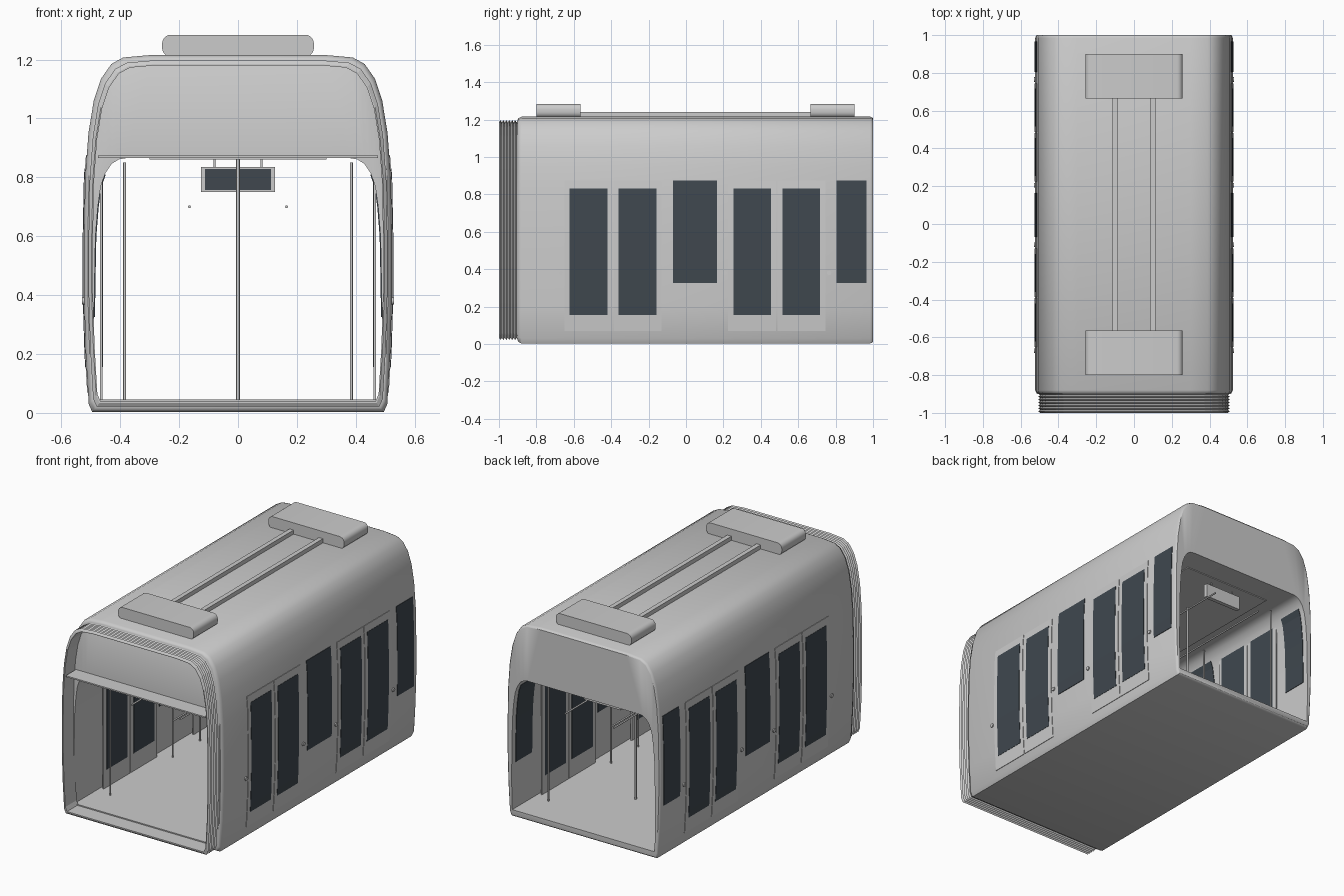
import bpy, bmesh, math
from mathutils import Vector

cube = bpy.data.objects.get("Cube")
if cube:
    bpy.data.objects.remove(cube, do_unlink=True)


def material(name, rgb):
    m = bpy.data.materials.new(name)
    m.use_nodes = True
    m.diffuse_color = (*rgb, 1)
    bsdf = next(n for n in m.node_tree.nodes if n.type == 'BSDF_PRINCIPLED')
    bsdf.inputs["Base Color"].default_value = (*rgb, 1)
    return m


GREY = material("light_grey", (0.6, 0.6, 0.6))
GLASS = material("dark_glass", (0.05, 0.064, 0.078))


def finish(name, bm, mat, smooth=False):
    bmesh.ops.recalc_face_normals(bm, faces=bm.faces)
    mesh = bpy.data.meshes.new(name)
    bm.to_mesh(mesh)
    bm.free()
    mesh.materials.append(mat)
    ob = bpy.data.objects.new(name, mesh)
    bpy.context.scene.collection.objects.link(ob)
    if smooth:
        bpy.ops.object.select_all(action='DESELECT')
        ob.select_set(True)
        bpy.context.view_layer.objects.active = ob
        bpy.ops.object.shade_smooth_by_angle(angle=math.radians(35))
    return ob


def loft(name, rings, mat, hollow=False, smooth=False):
    """Join (y, xz points) rings; hollow wraps the last ring to the first."""
    bm = bmesh.new()
    loops = [[bm.verts.new((x, y, z)) for x, z in pts] for y, pts in rings]
    pairs = list(zip(loops, loops[1:]))
    if hollow:
        pairs.append((loops[-1], loops[0]))
    else:
        bm.faces.new(loops[0])
        bm.faces.new(loops[-1])
    n = len(loops[0])
    for a, b in pairs:
        for i in range(n):
            j = (i + 1) % n
            bm.faces.new((a[i], a[j], b[j], b[i]))
    return finish(name, bm, mat, smooth)


def box(name, x0, x1, y0, y1, z0, z1, mat=GREY):
    pts = [(x0, z0), (x1, z0), (x1, z1), (x0, z1)]
    return loft(name, [(y0, pts), (y1, pts)], mat)


def rod(name, a, b, r):
    a, b = Vector(a), Vector(b)
    bm = bmesh.new()
    bmesh.ops.create_cone(bm, cap_ends=True, segments=12, radius1=r, radius2=r, depth=(b - a).length)
    bm.transform((b - a).to_track_quat('Z', 'Y').to_matrix().to_4x4())
    bmesh.ops.translate(bm, verts=bm.verts, vec=(a + b) / 2)
    return finish(name, bm, GREY, True)


# Half cross-sections, from the sill up to the roof
OUTER = [(.495, .003), (.507, .03), (.517, .2), (.523, .4), (.523, .6), (.519, .8), (.508, .95),
         (.49, 1.06), (.465, 1.135), (.43, 1.185), (.39, 1.207), (.3, 1.215)]
INNER = [(.485, .045), (.487, .1), (.489, .2), (.489, .3), (.487, .45), (.484, .6), (.476, .7),
         (.466, .77), (.45, .815), (.43, .845), (.405, .861), (.38, .865)]


def full(half):
    return half + [(-x, z) for x, z in reversed(half)]


def scaled(k):
    return [(x * k, .61 + (z - .61) * k) for x, z in full(OUTER)]


def width_at(half, z):
    for (x0, z0), (x1, z1) in zip(half, half[1:]):
        if z0 <= z <= z1:
            return x0 + (x1 - x0) * (z - z0) / (z1 - z0)
    return half[-1][0]


# Body shell with softened ends
loft("body_shell", [(-.9, scaled(.975)), (-.895, scaled(.988)), (-.88, scaled(1)),
                    (.985, scaled(1)), (.996, scaled(.993)), (1, scaled(.984)),
                    (1, full(INNER)), (-.9, full(INNER))], GREY, hollow=True, smooth=True)

# Pleated gangway bellows
PLEATS = 7
rings = [(-1 + .11 * i / (2 * PLEATS), scaled(.97 if i % 2 else .95)) for i in range(2 * PLEATS + 1)]
loft("gangway_bellows", rings + [(-.89, scaled(.942)), (-1, scaled(.942))], GREY, hollow=True)
box("gangway_ledge", -.475, .475, -1, -.89, .866, .874)
box("ceiling_panel", -.3, .3, -.8, .85, .86, .866)


def wall_panel(name, side, half, y0, y1, z0, z1, lift, mat):
    """Thin plate that follows the curve of a wall."""
    zs = [z0] + [z for _, z in half if z0 < z < z1] + [z1]
    skin = [(side * (width_at(half, z) + lift), z) for z in zs]
    base = [(side * (width_at(half, z) - lift), z) for z in reversed(zs)]
    return loft(name, [(y0, skin + base), (y1, skin + base)], mat)


DOORS = (-.39, .485)
WINDOWS = ((-.07, .165), (.805, .965))
for side, tag in ((1, "left"), (-1, "right")):
    for c in DOORS:
        # Sliding door leaves, outside skin and flat inside lining
        for a, b, p, q in ((-.26, -.003, -.232, -.03), (.003, .26, .03, .232)):
            wall_panel(tag + "_door_leaf", side, OUTER, c + a, c + b, .07, .875, .003, GREY)
            wall_panel(tag + "_door_glass", side, OUTER, c + p, c + q, .155, .83, .0045, GLASS)
            xs = sorted((side * .461, side * .469))
            box(tag + "_door_lining", *xs, c + a, c + b, .045, .855)
            xs = sorted((side * .459, side * .463))
            box(tag + "_door_inner_glass", *xs, c + p, c + q, .155, .83, GLASS)
        for y in (c - .28, c + .28):
            # Door buttons and grab poles beside each doorway
            rod(tag + "_door_button", (side * .515, y, .38), (side * .529, y, .38), .012)
        for y in (c - .305, c + .305):
            rod(tag + "_grab_pole", (side * .385, y, .045), (side * .385, y, .85), .005)
    rod(tag + "_low_rail", (side * .385, DOORS[0] + .305, .27), (side * .385, DOORS[1] - .305, .27), .005)
    rod(tag + "_hand_rail", (side * .165, -.8, .7), (side * .165, .94, .7), .005)
    for y0, y1 in WINDOWS:
        wall_panel(tag + "_window", side, OUTER, y0, y1, .325, .875, .003, GLASS)
        wall_panel(tag + "_inner_window", side, INNER, y0, y1, .325, .81, -.003, GLASS)

    # Roof conduit
    x = side * .1
    box(tag + "_roof_conduit", x - .014, x + .014, -.6, .7, 1.205, 1.24)

# Centre pole and hanging display
rod("centre_pole", (0, .49, .045), (0, .49, .866), .006)
box("display_case", -.125, .125, .79, .815, .75, .835)
box("display_screen", -.112, .112, .786, .791, .757, .828, GLASS)
for x in (-.08, .08):
    rod("display_hanger", (x, .8, .83), (x, .8, .866), .004)

# Rounded roof units
R = .03
corner = []
for k, (cx, cz) in enumerate(((.228, 1.254), (-.228, 1.254), (-.228, 1.24), (.228, 1.24))):
    for i in range(6):
        t = math.radians(90 * k + 18 * i)
        corner.append((cx + R * math.cos(t), cz + R * math.sin(t)))
for name, y0, y1 in (("front_roof_unit", -.8, -.565), ("rear_roof_unit", .665, .9)):
    loft(name, [(y0, corner), (y1, corner)], GREY, smooth=True)
